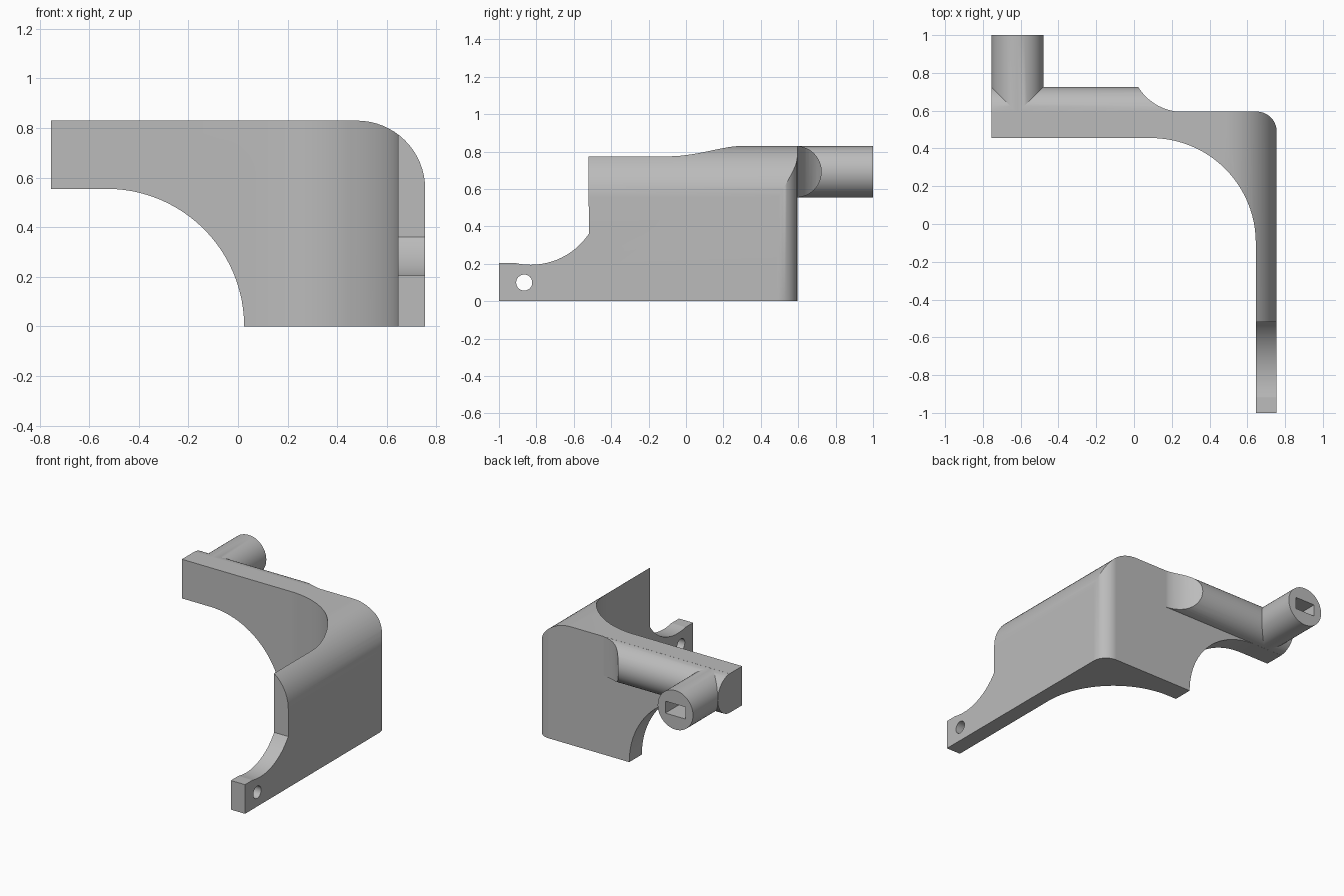
import bpy, bmesh
from math import sin, cos, radians

cube = bpy.data.objects.get("Cube")
if cube:
    bpy.data.objects.remove(cube, do_unlink=True)

grey = bpy.data.materials.new("light grey")
grey.use_nodes = True
colour = (0.5, 0.5, 0.5, 1)
grey.diffuse_color = colour
grey.node_tree.nodes["Principled BSDF"].inputs["Base Color"].default_value = colour


def arc(cx, cy, r, a0, a1, n=16):
    """Points along a circular arc, angles in degrees."""
    angles = [radians(a0 + (a1 - a0) * i / n) for i in range(n + 1)]
    return [(cx + r * cos(a), cy + r * sin(a)) for a in angles]


def circle(cx, cy, r, n=48):
    return arc(cx, cy, r, 0, 360, n)[:-1]


def prism(name, profile, axis, low, high):
    """Extrude a flat profile along one axis."""
    place = {
        "x": lambda a, b, t: (t, a, b),
        "y": lambda a, b, t: (a, t, b),
        "z": lambda a, b, t: (a, b, t),
    }[axis]
    bm = bmesh.new()
    start = [bm.verts.new(place(a, b, low)) for a, b in profile]
    end = [bm.verts.new(place(a, b, high)) for a, b in profile]
    bm.faces.new(start)
    bm.faces.new(end)
    count = len(profile)
    for i in range(count):
        j = (i + 1) % count
        bm.faces.new((start[i], start[j], end[j], end[i]))
    bmesh.ops.recalc_face_normals(bm, faces=bm.faces)
    mesh = bpy.data.meshes.new(name)
    bm.to_mesh(mesh)
    bm.free()
    mesh.materials.append(grey)
    obj = bpy.data.objects.new(name, mesh)
    bpy.context.collection.objects.link(obj)
    return obj


def activate(obj):
    bpy.ops.object.select_all(action="DESELECT")
    obj.select_set(True)
    bpy.context.view_layer.objects.active = obj


def combine(target, tool, operation):
    """Apply a boolean and discard the tool."""
    tool.hide_render = True
    mod = target.modifiers.new("combine", "BOOLEAN")
    mod.operation = operation
    mod.solver = "EXACT"
    mod.object = tool
    activate(target)
    bpy.ops.object.modifier_apply(modifier=mod.name)
    bpy.data.objects.remove(tool, do_unlink=True)


# L-shaped plan with a wide inner bend and a tight outer corner
plan = [(-0.755, 0.455)]
plan += arc(0.09, -0.1, 0.555, 90, 0, 24)
plan += [(0.645, -1), (0.755, -1)]
plan += arc(0.65, 0.49, 0.105, 0, 90)
plan += [(-0.755, 0.595)]
bracket = prism("bracket", plan, "z", -0.1, 1)

# Front outline: arched lower left, rounded upper right
outline = [(0.755, 0)]
outline += arc(0.48, 0.555, 0.275, 0, 90)
outline += [(-0.755, 0.83), (-0.755, 0.555)]
outline += arc(-0.53, 0, 0.555, 90, 0, 24)
combine(bracket, prism("outline", outline, "y", -1.2, 1.2), "INTERSECT")

# Stepped-down front tab with a concave shoulder
shoulder = [(-1.2, 0.205), (-0.92, 0.205)]
shoulder += arc(-0.83, 0.569, 0.374, -103, -34)
shoulder += [(-0.52, 1.2), (-1.2, 1.2)]
combine(bracket, prism("shoulder_cut", shoulder, "x", 0.5, 0.9), "DIFFERENCE")

# Mounting hole through the tab
hole = circle(-0.865, 0.1, 0.043, 32)
combine(bracket, prism("tab_hole", hole, "x", 0.5, 0.9), "DIFFERENCE")

# Half-round rib along the back, scooped away at its inner end
rib_profile = [(0.53, 0.555)] + arc(0.588, 0.6925, 0.1375, -90, 90, 24) + [(0.53, 0.83)]
rib = prism("rib", rib_profile, "x", -0.755, 0.26)
scoop = circle(0.26, 0.873, 0.28, 64)
combine(rib, prism("scoop", scoop, "z", 0.4, 1), "DIFFERENCE")
combine(bracket, rib, "UNION")

# Round peg at the back with a rectangular socket
peg = prism("peg", circle(-0.6175, 0.6925, 0.1375), "y", 0.54, 1)
combine(bracket, peg, "UNION")
socket = [(-0.6175 + sx * 0.078, 0.6925 + sz * 0.042)
          for sx, sz in ((-1, -1), (1, -1), (1, 1), (-1, 1))]
combine(bracket, prism("socket", socket, "y", 0.7, 1.1), "DIFFERENCE")

# Smooth bends, crisp edges
activate(bracket)
bpy.ops.object.shade_smooth_by_angle(angle=radians(25))
weighted = bracket.modifiers.new("weighted_normals", "WEIGHTED_NORMAL")
weighted.keep_sharp = True
